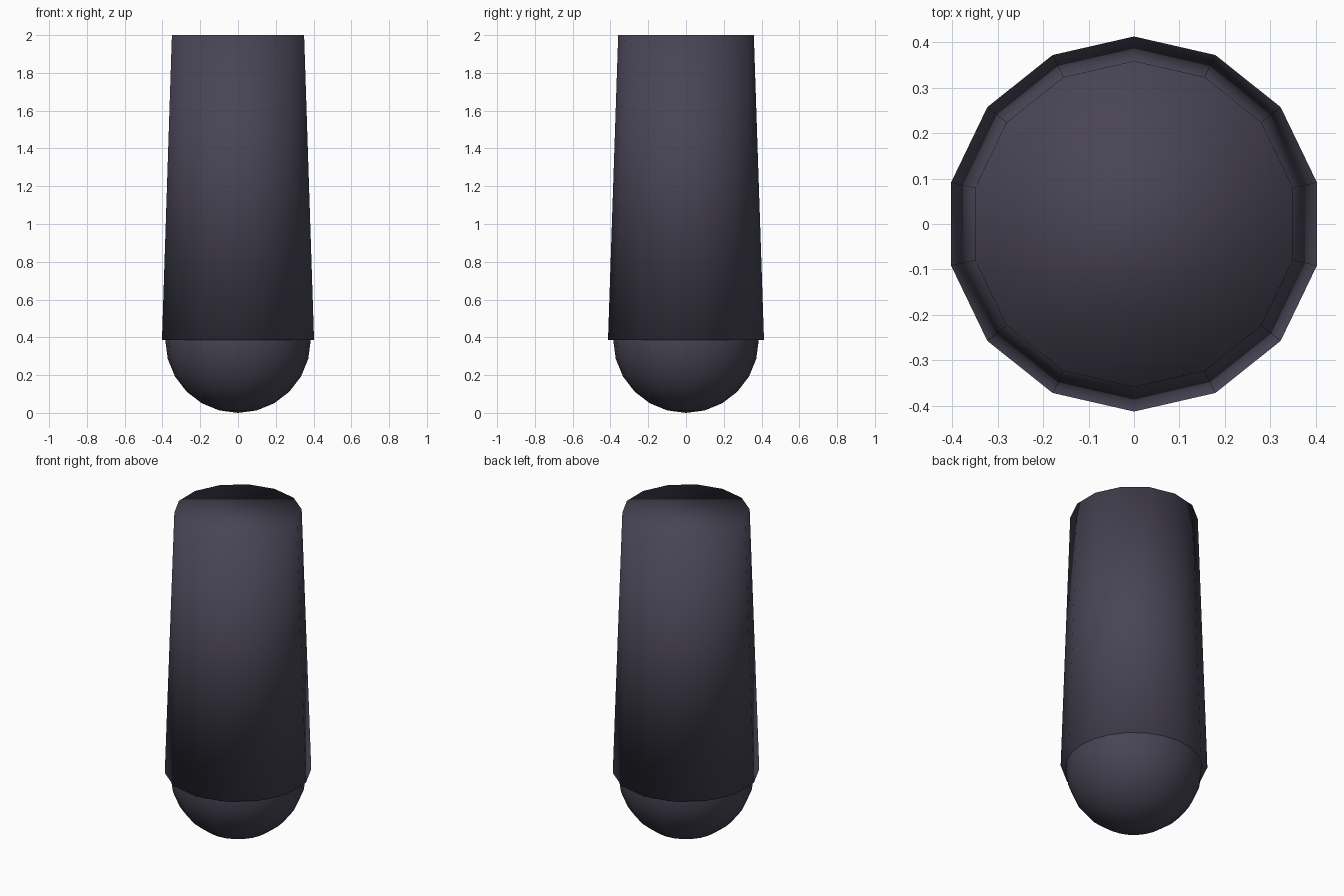
import bpy

if "Cube" in bpy.data.objects:
    bpy.data.objects.remove(bpy.data.objects["Cube"])

dark = bpy.data.materials.new("dark_violet_grey")
dark.diffuse_color = (0.065, 0.058, 0.09, 1)
dark.use_nodes = True
dark.node_tree.nodes["Principled BSDF"].inputs["Base Color"].default_value = dark.diffuse_color


def finish(name):
    ob = bpy.context.object
    ob.name = name
    ob.data.materials.append(dark)
    bpy.ops.object.shade_smooth()
    return ob


R = 0.385       # ball radius, also the height where the shaft begins
TOP = 2.0

# Rounded tip
bpy.ops.mesh.primitive_uv_sphere_add(segments=24, ring_count=12, radius=R,
                                     location=(0, 0, R))
finish("rounded_tip")

# Tapered 14-sided shaft, capped at both ends, slightly wider than the tip
bpy.ops.mesh.primitive_cone_add(vertices=14, radius1=0.413, radius2=0.359,
                                depth=TOP - R, location=(0, 0, (TOP + R) / 2))
finish("tapered_shaft")
